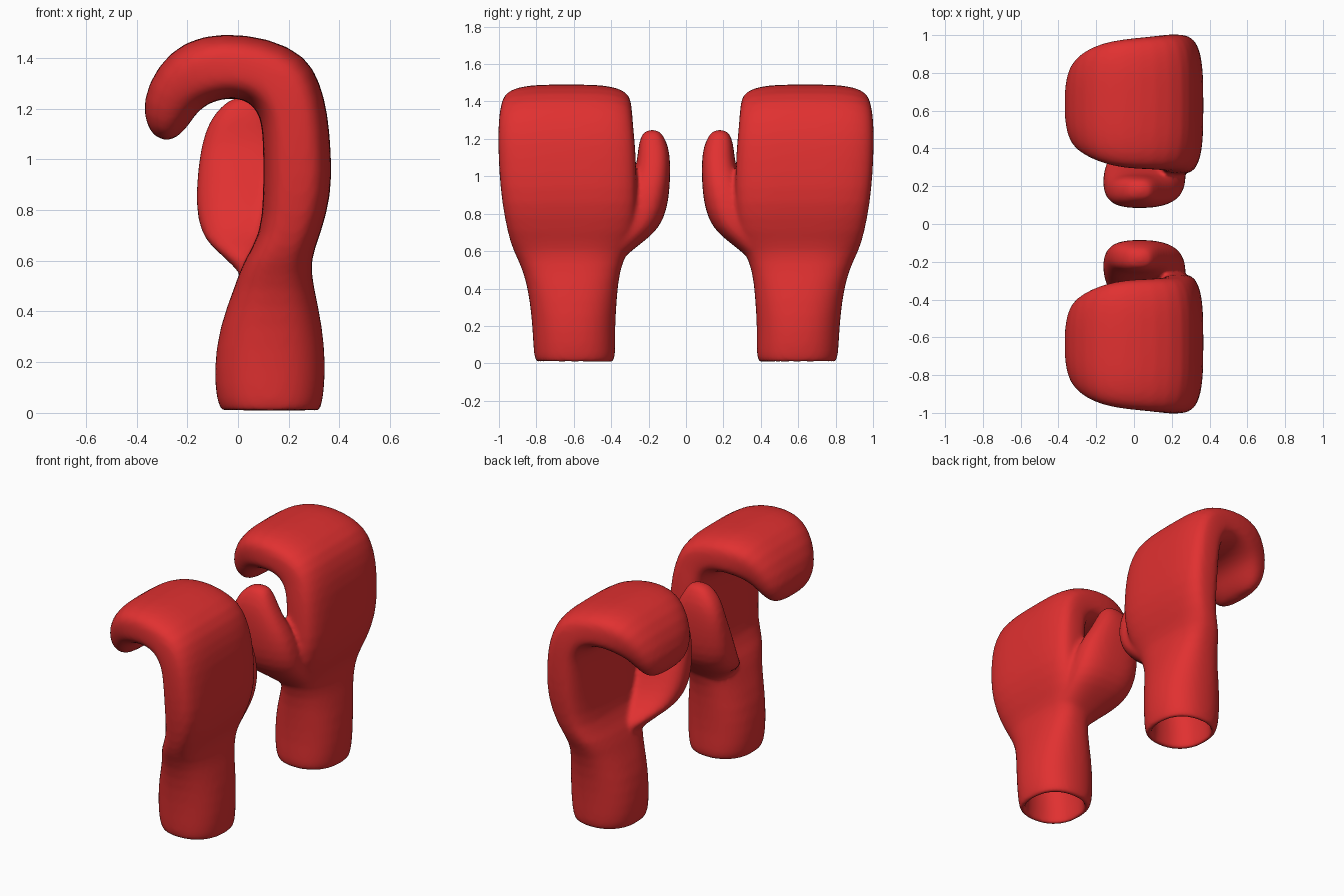
import bpy, bmesh, math
from mathutils import Vector

N = 32
red = bpy.data.materials.new("red_leather")
red.diffuse_color = (0.75, 0.03, 0.03, 1)

# cuff interior, from the closed inner end down to the rim: palm x, back x, z, y0, y1
LINING = [(0.04, 0.24, 0.42, 0.44, 0.76), (0.0, 0.28, 0.36, 0.42, 0.78),
          (-0.04, 0.29, 0.18, 0.43, 0.77), (-0.04, 0.29, 0.03, 0.43, 0.77),
          (-0.045, 0.30, 0.0, 0.415, 0.78)]
# outside of cuff and palm: palm x, back x, z, y0, y1
SLEEVE = [(-0.06, 0.32, 0.0, 0.39, 0.80), (-0.085, 0.335, 0.04, 0.375, 0.815),
          (-0.097, 0.348, 0.17, 0.38, 0.82), (-0.075, 0.335, 0.34, 0.37, 0.835),
          (-0.012, 0.298, 0.50, 0.355, 0.87), (0.02, 0.283, 0.60, 0.31, 0.925),
          (0.09, 0.325, 0.70, 0.275, 0.955), (0.10, 0.37, 0.86, 0.26, 0.985),
          (0.10, 0.368, 1.02, 0.264, 1.0)]
# curled fingers: palm side x, z, outer side x, z, y0, y1
FINGERS = [(0.095, 1.14, 0.355, 1.18, 0.27, 1.005), (0.075, 1.19, 0.325, 1.30, 0.28, 1.005),
           (0.045, 1.225, 0.27, 1.41, 0.285, 1.0), (0.0, 1.24, 0.12, 1.48, 0.29, 0.99),
           (-0.05, 1.24, -0.06, 1.50, 0.295, 0.98), (-0.11, 1.225, -0.21, 1.47, 0.32, 0.96),
           (-0.16, 1.19, -0.32, 1.37, 0.36, 0.92), (-0.19, 1.14, -0.38, 1.23, 0.40, 0.87),
           (-0.225, 1.10, -0.36, 1.12, 0.45, 0.82), (-0.26, 1.075, -0.31, 1.075, 0.52, 0.75)]
# thumb: x0, x1, z, y0, y1
THUMB = [(0.05, 0.22, 0.48, 0.42, 0.60), (-0.01, 0.27, 0.58, 0.32, 0.60),
         (-0.11, 0.27, 0.655, 0.22, 0.50), (-0.15, 0.275, 0.72, 0.145, 0.42),
         (-0.168, 0.275, 0.82, 0.10, 0.36), (-0.16, 0.25, 0.95, 0.085, 0.31),
         (-0.145, 0.19, 1.06, 0.083, 0.262), (-0.115, 0.14, 1.15, 0.09, 0.257),
         (-0.06, 0.105, 1.22, 0.12, 0.242), (0.0, 0.07, 1.25, 0.15, 0.21)]


def flat(rows):
    return [(x0, z, x1, z, y0, y1) for x0, x1, z, y0, y1 in rows]


def power(c, n):
    return math.copysign(abs(c) ** (2 / n), c)


def loft(bm, rows, exps, side):
    """Skin a closed tube through rounded-box sections."""
    rings = []
    for (xi, zi, xo, zo, y0, y1), n in zip(rows, exps):
        a = Vector((xi, side * (y0 + y1) / 2, zi))
        b = Vector((xo, side * (y0 + y1) / 2, zo))
        mid, u, v = (a + b) / 2, (b - a) / 2, Vector((0, (y1 - y0) / 2, 0))
        rings.append([bm.verts.new(mid + u * power(math.cos(t), n) + v * power(math.sin(t), n))
                      for t in (2 * math.pi * (k + 0.5) / N for k in range(N))])
    for r, s in zip(rings, rings[1:]):
        for k in range(N):
            j = (k + 1) % N
            bm.faces.new((r[k], r[j], s[j], s[k]))
    bm.faces.new(rings[0])
    bm.faces.new(rings[-1])


def glove(name, side):
    bm = bmesh.new()
    hand = flat(LINING) + flat(SLEEVE) + FINGERS
    exps = [2.3] * 8 + [2.4, 2.6, 2.9, 3.2] + [3.4] * 8 + [2.8, 2.5, 2.3, 2.2]
    loft(bm, hand, exps, side)
    loft(bm, flat(THUMB), [2.6] * len(THUMB), side)
    bmesh.ops.recalc_face_normals(bm, faces=bm.faces)
    me = bpy.data.meshes.new(name)
    bm.to_mesh(me)
    bm.free()
    me.materials.append(red)
    ob = bpy.data.objects.new(name, me)
    bpy.context.collection.objects.link(ob)
    # fuse thumb and hand into one soft skin
    ob.modifiers.new("round", "SUBSURF").levels = 1
    ob.modifiers["round"].render_levels = 1
    rm = ob.modifiers.new("fuse", "REMESH")
    rm.mode = "VOXEL"
    rm.voxel_size = 0.014
    rm.use_smooth_shade = True
    sm = ob.modifiers.new("soften", "SMOOTH")
    sm.factor = 0.5
    sm.iterations = 8


glove("left_boxing_glove", 1)
glove("right_boxing_glove", -1)
